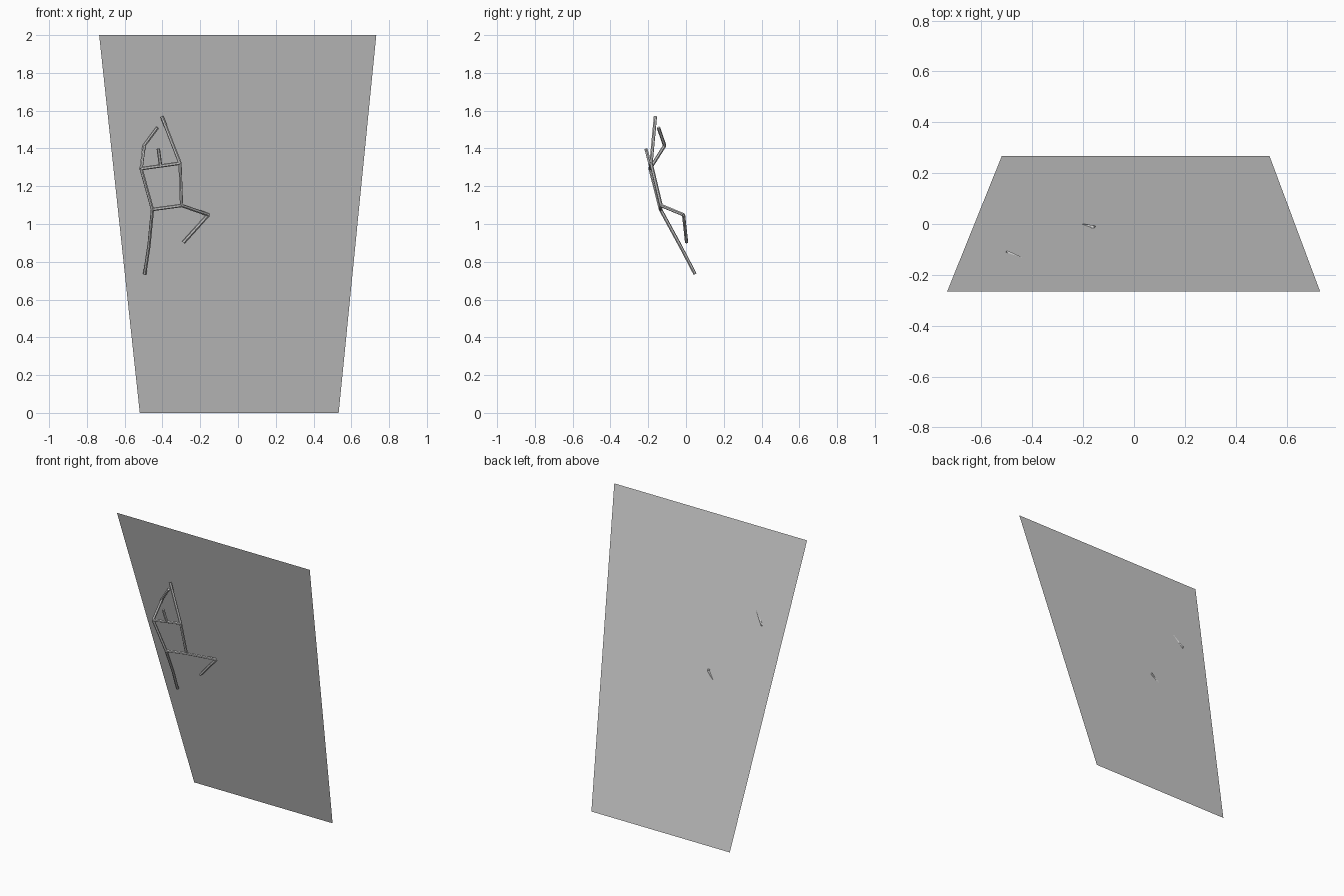
import bpy
import bmesh
from mathutils import Vector

if "Cube" in bpy.data.objects:
    bpy.data.objects.remove(bpy.data.objects["Cube"])

grey = bpy.data.materials.new("plain grey")
grey.diffuse_color = (0.6, 0.6, 0.6, 1)
grey.use_nodes = True
grey.node_tree.nodes["Principled BSDF"].inputs["Base Color"].default_value = grey.diffuse_color


def add_object(name, bm):
    mesh = bpy.data.meshes.new(name)
    bm.to_mesh(mesh)
    bm.free()
    mesh.materials.append(grey)
    obj = bpy.data.objects.new(name, mesh)
    bpy.context.collection.objects.link(obj)
    return obj


def add_limb(name, start, end, radius=0.009):
    """Straight low-poly rod between two joints."""
    a, b = Vector(start), Vector(end)
    bm = bmesh.new()
    bmesh.ops.create_cone(bm, cap_ends=True, segments=6, radius1=radius,
                          radius2=radius, depth=(b - a).length)
    turn = (b - a).to_track_quat('Z', 'Y').to_matrix().to_4x4()
    bmesh.ops.transform(bm, matrix=turn, verts=bm.verts)
    bmesh.ops.translate(bm, vec=(a + b) / 2, verts=bm.verts)
    return add_object(name, bm)


# Overhanging wall: a single sheet leaning to the front, wider at the top
bm = bmesh.new()
corners = [(-0.52, 0.267, 0), (0.533, 0.267, 0), (0.732, -0.266, 2), (-0.735, -0.266, 2)]
bm.faces.new([bm.verts.new(c) for c in corners])
add_object("leaning_wall", bm)

# Joints of the climbing stick figure
joints = {
    "left_shoulder": (-0.513, -0.19, 1.293), "right_shoulder": (-0.307, -0.185, 1.322),
    "left_elbow": (-0.497, -0.113, 1.415), "left_hand": (-0.426, -0.146, 1.510),
    "right_elbow": (-0.353, -0.174, 1.44), "right_hand": (-0.403, -0.162, 1.569),
    "neck": (-0.410, -0.188, 1.308), "head_top": (-0.422, -0.212, 1.398),
    "left_hip": (-0.453, -0.135, 1.077), "right_hip": (-0.299, -0.132, 1.098),
    "left_knee": (-0.471, -0.033, 0.89), "left_foot": (-0.494, 0.048, 0.735),
    "right_knee": (-0.157, -0.013, 1.049), "right_foot": (-0.289, 0.003, 0.903),
}

# Rods joining them
limbs = [("shoulder_bar", "left_shoulder", "right_shoulder"),
         ("hip_bar", "left_hip", "right_hip"),
         ("head", "neck", "head_top")]
for side in ("left", "right"):
    limbs += [(f"{side}_torso", f"{side}_shoulder", f"{side}_hip"),
              (f"{side}_upper_arm", f"{side}_shoulder", f"{side}_elbow"),
              (f"{side}_forearm", f"{side}_elbow", f"{side}_hand"),
              (f"{side}_thigh", f"{side}_hip", f"{side}_knee"),
              (f"{side}_shin", f"{side}_knee", f"{side}_foot")]
for name, start, end in limbs:
    add_limb(name, joints[start], joints[end])
